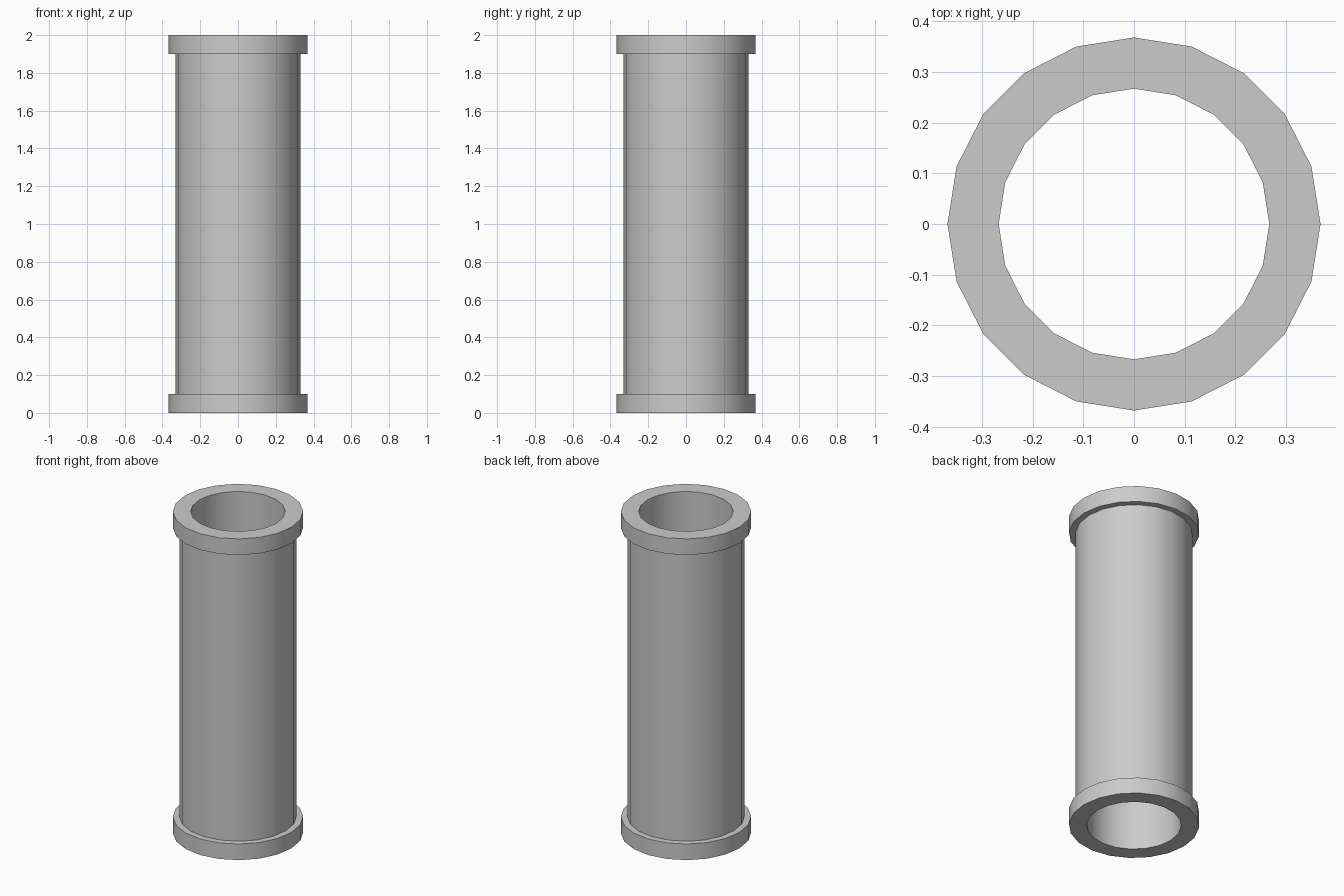
import bpy, bmesh
from math import cos, sin, tau

if "Cube" in bpy.data.objects:
    bpy.data.objects.remove(bpy.data.objects["Cube"])

SIDES = 20
BORE, WALL, FLANGE = 0.267, 0.33, 0.368
HEIGHT, LIP = 2.0, 0.1


def lathe(name, profile):
    """Revolve a closed (radius, z) profile about the z axis."""
    bm = bmesh.new()
    rings = [[bm.verts.new((r * cos(tau * i / SIDES), r * sin(tau * i / SIDES), z))
              for r, z in profile] for i in range(SIDES)]
    n = len(profile)
    for i in range(SIDES):
        a, b = rings[i], rings[(i + 1) % SIDES]
        for j in range(n):
            k = (j + 1) % n
            bm.faces.new((a[j], b[j], b[k], a[k]))
    bmesh.ops.recalc_face_normals(bm, faces=bm.faces)
    mesh = bpy.data.meshes.new(name)
    bm.to_mesh(mesh)
    bm.free()
    obj = bpy.data.objects.new(name, mesh)
    bpy.context.collection.objects.link(obj)
    return obj


# Hollow pipe with a raised flange at each end
pipe = lathe("flanged_pipe", [
    (BORE, 0), (FLANGE, 0), (FLANGE, LIP), (WALL, LIP),
    (WALL, HEIGHT - LIP), (FLANGE, HEIGHT - LIP), (FLANGE, HEIGHT), (BORE, HEIGHT),
])

# Smooth round walls, crisp rims
bpy.context.view_layer.objects.active = pipe
pipe.select_set(True)
bpy.ops.object.shade_smooth_by_angle(angle=tau / 12)
